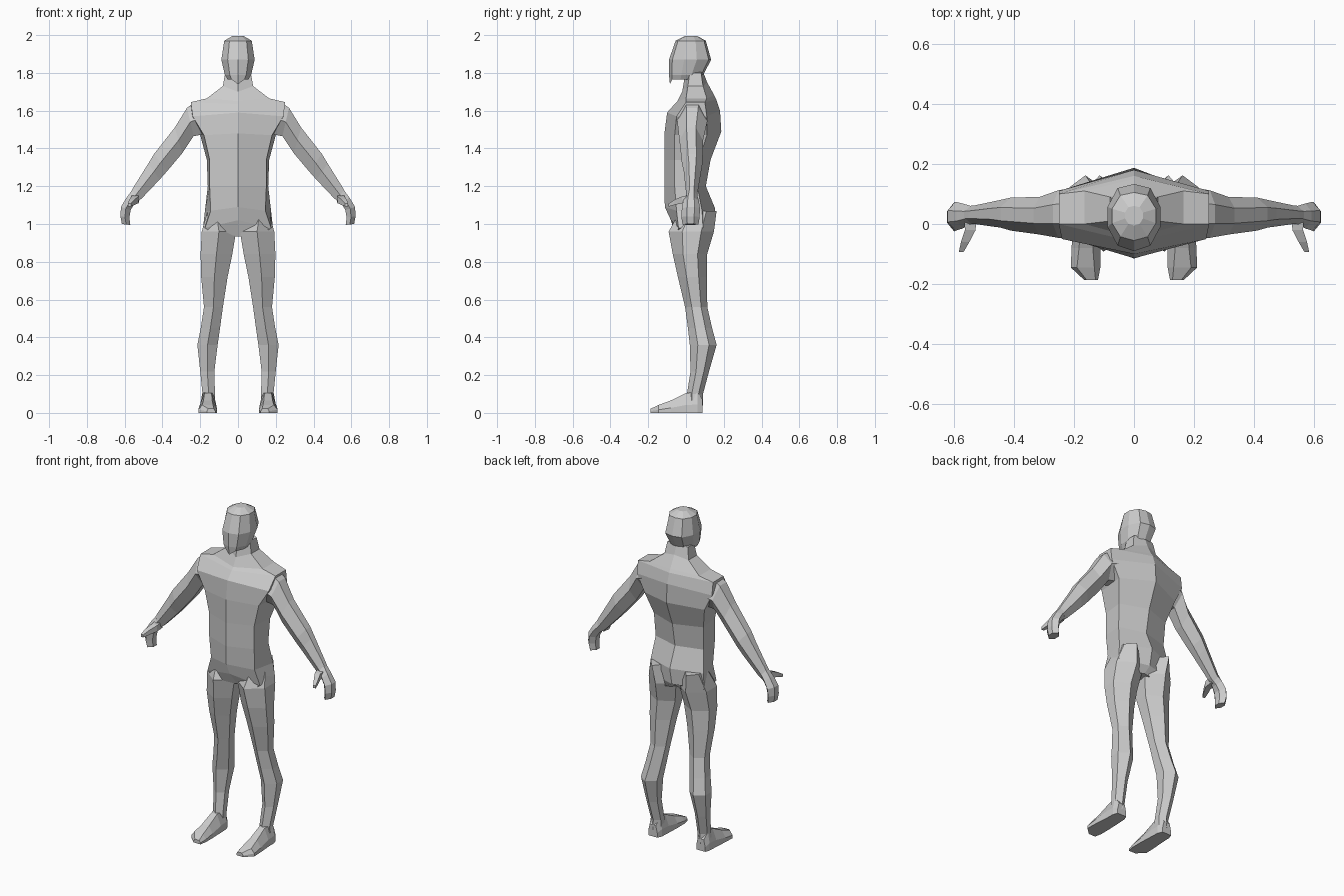
import bpy
import bmesh

cube = bpy.data.objects.get("Cube")
if cube:
    bpy.data.objects.remove(cube, do_unlink=True)

clay = bpy.data.materials.new("clay_grey")
clay.use_nodes = True
clay.diffuse_color = (.6, .6, .6, 1)
clay.node_tree.nodes["Principled BSDF"].inputs["Base Color"].default_value = (.6, .6, .6, 1)


def loft(name, rings, side=1):
    """Skin a list of equal-length point rings, with flat end caps."""
    bm = bmesh.new()
    loops = [[bm.verts.new((x * side, y, z)) for x, y, z in ring] for ring in rings]
    for low, high in zip(loops, loops[1:]):
        for i in range(len(low)):
            j = (i + 1) % len(low)
            bm.faces.new((low[i], low[j], high[j], high[i]))
    bm.faces.new(loops[0])
    bm.faces.new(loops[-1])
    bmesh.ops.recalc_face_normals(bm, faces=bm.faces)
    mesh = bpy.data.meshes.new(name)
    bm.to_mesh(mesh)
    bm.free()
    mesh.materials.append(clay)
    obj = bpy.data.objects.new(name, mesh)
    bpy.context.collection.objects.link(obj)
    return obj


def pair(name, rings):
    """Build a limb part on both sides of the body."""
    loft("left_" + name, rings, 1)
    loft("right_" + name, rings, -1)


def symmetric(half):
    """Close a half ring that starts and ends on the centre line."""
    return half + [(-x, y, z) for x, y, z in half[-2:0:-1]]


def torso_ring(front, front_side, back_side, back):
    return symmetric([(0, *front), front_side, back_side, (0, *back)])


def head_ring(z, half, front, back, drop=0):
    depth = back - front
    return symmetric([(0, front, z - drop),
                      (half * .62, front + depth * .08, z),
                      (half, front + depth * .36, z),
                      (half, front + depth * .66, z),
                      (half * .62, back - depth * .06, z),
                      (0, back, z)])


def leg_ring(z, inner, outer, front, back):
    mid, depth = (inner + outer) / 2, back - front
    return [(mid, front, z),
            (outer, front + depth * .3, z), (outer, back - depth * .28, z),
            (mid, back, z),
            (inner, back - depth * .28, z), (inner, front + depth * .3, z)]


def arm_ring(top, bottom, front, back):
    (tx, tz), (bx, bz) = top, bottom
    mid = ((tx + bx) / 2, (tz + bz) / 2)
    depth = back - front
    near, far = front + depth * .3, back - depth * .3
    return [(tx, near, tz), (tx, far, tz), (mid[0], back, mid[1]),
            (bx, far, bz), (bx, near, bz), (mid[0], front, mid[1])]


def foot_ring(y, inner, outer, top, taper):
    return [(inner, y, 0), (outer, y, 0), (outer, y, top * .4),
            (outer - taper, y, top), (inner + taper, y, top), (inner, y, top * .4)]


# Torso from crotch to neck, with a ridge down the front and back
loft("torso", [
    torso_ring((-.01, .935), (.1, -.05, .92), (.1, .1, .92), (.09, .95)),
    torso_ring((-.08, 1.02), (.175, -.04, .98), (.185, .09, .98), (.135, .98)),
    torso_ring((-.112, 1.09), (.145, -.05, 1.07), (.175, .085, 1.07), (.155, 1.08)),
    torso_ring((-.115, 1.2), (.15, -.06, 1.2), (.16, .06, 1.2), (.105, 1.2)),
    torso_ring((-.115, 1.34), (.15, -.06, 1.34), (.165, .07, 1.34), (.13, 1.34)),
    torso_ring((-.114, 1.48), (.18, -.06, 1.47), (.2, .11, 1.47), (.187, 1.49)),
    torso_ring((-.1, 1.59), (.24, -.05, 1.57), (.25, .11, 1.57), (.18, 1.6)),
    torso_ring((-.06, 1.635), (.25, 0, 1.645), (.25, .1, 1.645), (.16, 1.66)),
    torso_ring((-.045, 1.65), (.165, 0, 1.665), (.165, .11, 1.665), (.15, 1.68)),
    torso_ring((-.02, 1.7), (.08, .01, 1.73), (.08, .09, 1.73), (.112, 1.75)),
    torso_ring((-.005, 1.79), (.068, .02, 1.8), (.068, .08, 1.8), (.085, 1.82)),
])

# Head with a forward jaw and a faceted crown
loft("head", [
    head_ring(1.765, .055, -.085, .07, .025),
    head_ring(1.79, .07, -.09, .092),
    head_ring(1.87, .088, -.09, .133),
    head_ring(1.97, .073, -.055, .105),
    head_ring(1.995, .03, -.005, .06),
])

# Legs from hip to ankle
pair("leg", [
    leg_ring(1.07, .07, .16, -.03, .162),
    leg_ring(.96, .01, .192, -.092, .148),
    leg_ring(.84, .03, .198, -.07, .112),
    leg_ring(.72, .055, .195, -.043, .11),
    leg_ring(.56, .08, .18, -.005, .113),
    leg_ring(.45, .095, .197, .01, .138),
    leg_ring(.36, .108, .215, .02, .162),
    leg_ring(.22, .125, .2, .024, .122),
    leg_ring(.1, .122, .188, .005, .09),
    leg_ring(.04, .122, .195, .005, .09),
])

# Feet from heel to toe
pair("foot", [
    foot_ring(.088, .13, .19, .07, .01),
    foot_ring(.06, .118, .2, .11, .012),
    foot_ring(.0, .115, .202, .105, .025),
    foot_ring(-.08, .112, .208, .066, .025),
    foot_ring(-.145, .112, .21, .042, .02),
    foot_ring(-.187, .12, .165, .022, .008),
])

# Arms from shoulder to wrist
pair("arm", [
    arm_ring((.235, 1.64), (.18, 1.475), -.05, .12),
    arm_ring((.27, 1.615), (.235, 1.465), -.046, .112),
    arm_ring((.335, 1.51), (.295, 1.375), -.035, .09),
    arm_ring((.445, 1.37), (.375, 1.28), -.022, .088),
    arm_ring((.475, 1.32), (.415, 1.235), -.012, .08),
    arm_ring((.55, 1.2), (.51, 1.135), .0, .062),
    arm_ring((.57, 1.165), (.53, 1.12), .0, .06),
])

# Hands curled down from the wrist
pair("hand", [
    arm_ring((.56, 1.18), (.525, 1.125), .0, .06),
    arm_ring((.59, 1.14), (.55, 1.105), -.015, .068),
    arm_ring((.62, 1.09), (.568, 1.075), -.022, .074),
    arm_ring((.622, 1.04), (.575, 1.035), -.025, .072),
    arm_ring((.615, 1.0), (.57, .995), -.018, .066),
])


# Thumbs pointing forward
def thumb_ring(x, y, z, half):
    return [(x - half, y, z - half), (x + half, y, z - half),
            (x + half, y, z + half), (x - half, y, z + half)]


pair("thumb", [
    thumb_ring(.545, .03, 1.135, .02),
    thumb_ring(.545, -.02, 1.128, .018),
    thumb_ring(.562, -.06, 1.115, .014),
    thumb_ring(.575, -.093, 1.1, .008),
])
